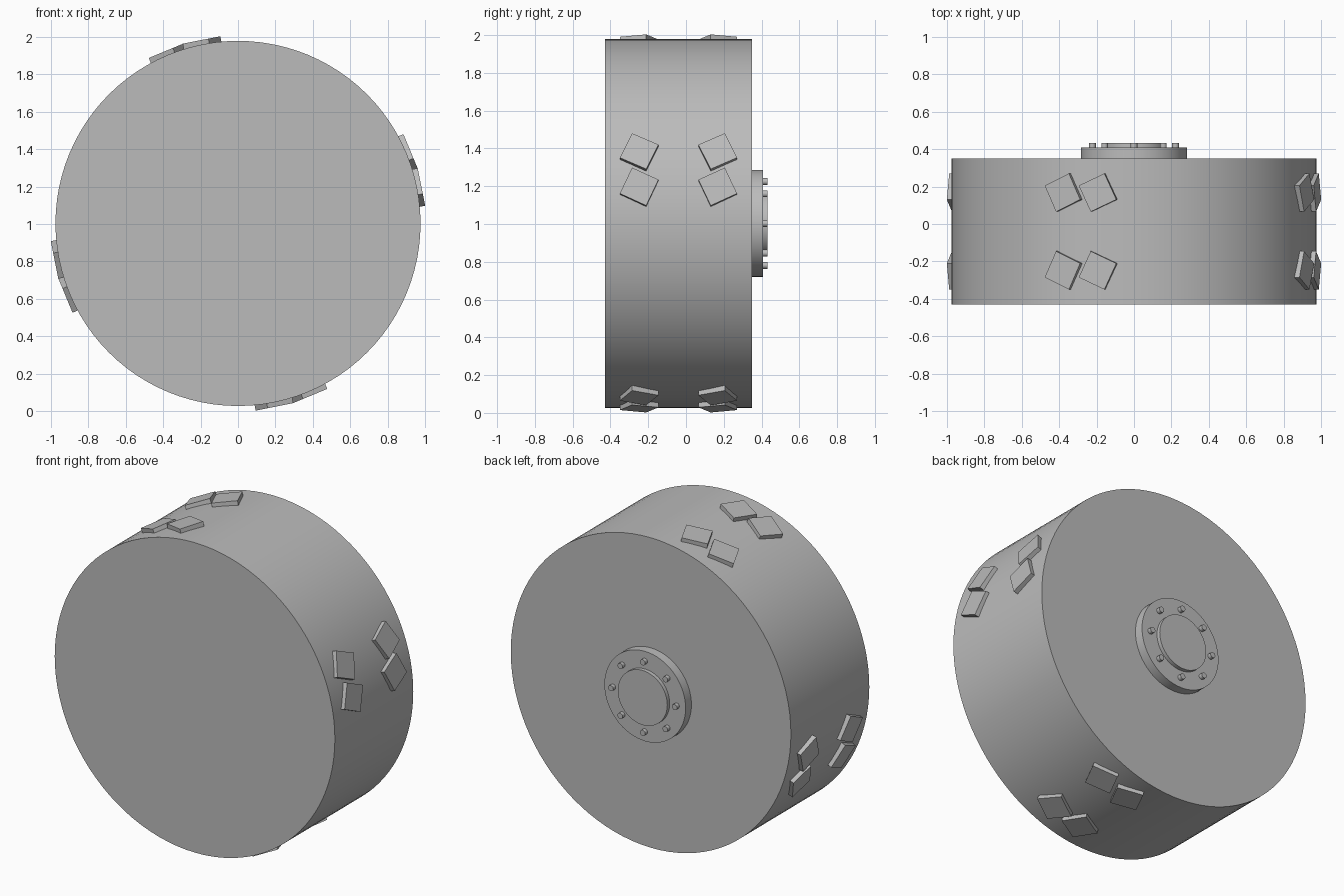
import bpy
import math
from mathutils import Matrix, Vector

cube = bpy.data.objects.get("Cube")
if cube:
    bpy.data.objects.remove(cube, do_unlink=True)

grey = bpy.data.materials.new("plain grey")
grey.use_nodes = True
colour = (0.5, 0.5, 0.5, 1)
grey.diffuse_color = colour
grey.node_tree.nodes["Principled BSDF"].inputs["Base Color"].default_value = colour

AXIS_Z = 1.003      # height of the wheel's axle
MID_Y = -0.04       # middle of the drum's width


def disc(name, radius, y0, y1, sides, x=0, z=AXIS_Z):
    """Cylinder along y from y0 to y1."""
    bpy.ops.mesh.primitive_cylinder_add(
        vertices=sides, radius=radius, depth=y1 - y0,
        location=(x, (y0 + y1) / 2, z), rotation=(math.pi / 2, 0, 0))
    obj = bpy.context.object
    obj.name = name
    obj.data.materials.append(grey)
    bpy.ops.object.shade_smooth_by_angle(angle=math.radians(35))
    return obj


def tread_plate(angle, side):
    """Thin square plate lying on the rim, twisted towards the middle."""
    bpy.ops.mesh.primitive_cube_add(size=1)
    obj = bpy.context.object
    obj.name = "tread_plate"
    obj.data.materials.append(grey)
    obj.data.transform(Matrix.Diagonal((0.03, 0.154, 0.154, 1)))
    twist = Matrix.Rotation(side * math.radians(25), 4, 'X')
    out = Matrix.Translation(Vector((0.985, MID_Y + side * 0.208, 0)))
    around = Matrix.Rotation(-angle, 4, 'Y')
    obj.matrix_world = Matrix.Translation((0, 0, AXIS_Z)) @ around @ out @ twist


# Drum and hub
disc("drum", 0.976, -0.43, 0.35, 96)
disc("hub_flange", 0.283, 0.35, 0.408, 64)
disc("hub_cap", 0.172, 0.408, 0.432, 48)

# Ring of bolts on the flange
for i in range(8):
    a = i * math.pi / 4
    disc("hub_bolt", 0.018, 0.40, 0.432, 12,
         0.222 * math.cos(a), AXIS_Z + 0.222 * math.sin(a))

# Four groups of tread plates, two pairs in each
for quarter in range(4):
    for offset in (11.25, 22.5):
        for side in (-1, 1):
            tread_plate(math.radians(90 * quarter + offset), side)
